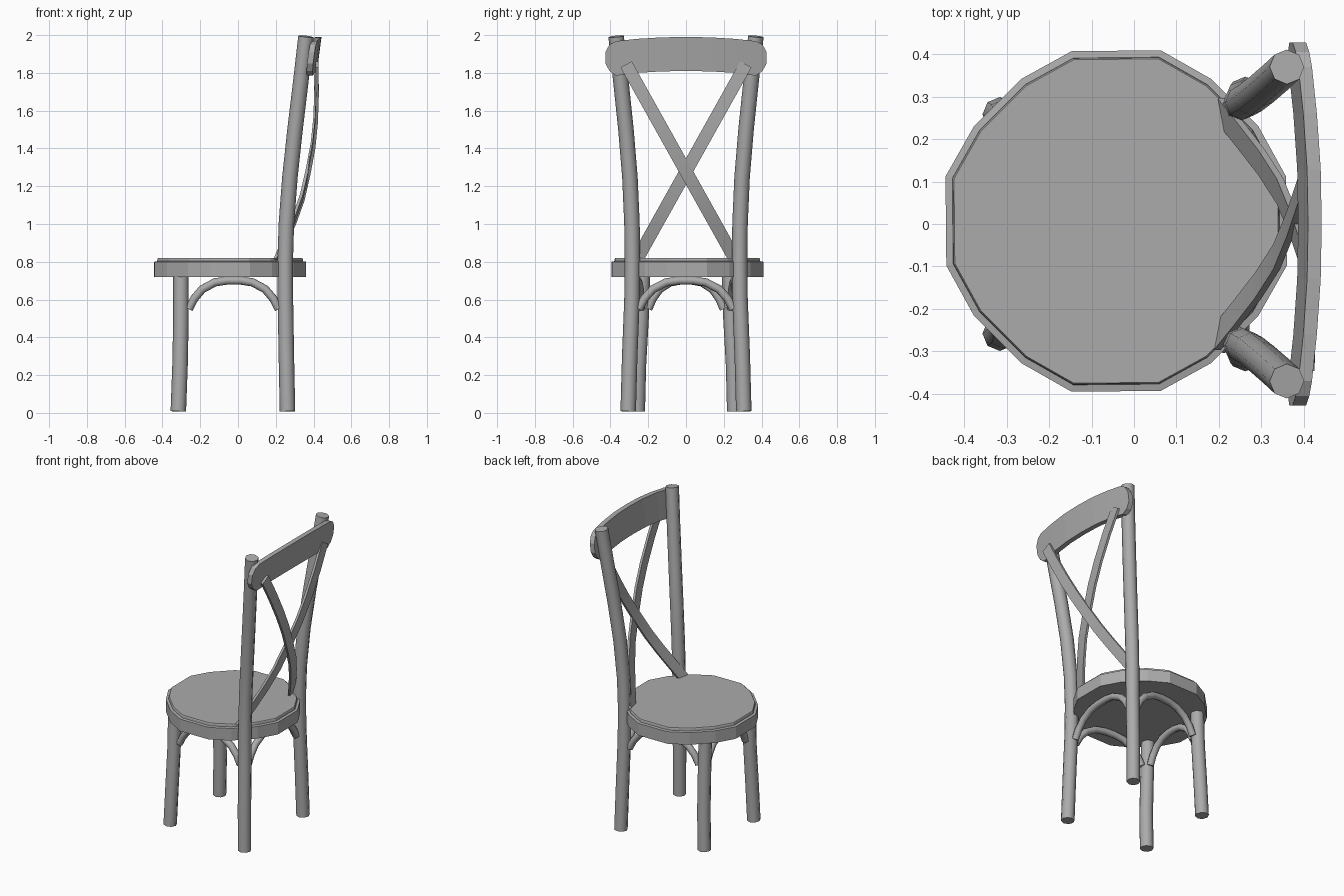
import bpy, bmesh, math
from mathutils import Vector

if "Cube" in bpy.data.objects:
    bpy.data.objects.remove(bpy.data.objects["Cube"])

# Dark grey finish shared by all parts
grey = bpy.data.materials.new("dark_grey")
grey.diffuse_color = (0.41, 0.41, 0.41, 1)
grey.use_nodes = True
grey.node_tree.nodes["Principled BSDF"].inputs["Base Color"].default_value = grey.diffuse_color


def loft(name, rings, smooth=False):
    """Skin a list of equal-length closed rings and cap both ends."""
    bm = bmesh.new()
    vs = [[bm.verts.new(p) for p in r] for r in rings]
    n = len(vs[0])
    for a, b in zip(vs, vs[1:]):
        for i in range(n):
            bm.faces.new((a[i], a[(i + 1) % n], b[(i + 1) % n], b[i]))
    bm.faces.new(vs[0])
    bm.faces.new(vs[-1])
    bmesh.ops.recalc_face_normals(bm, faces=bm.faces)
    me = bpy.data.meshes.new(name)
    bm.to_mesh(me)
    bm.free()
    me.materials.append(grey)
    ob = bpy.data.objects.new(name, me)
    bpy.context.collection.objects.link(ob)
    if smooth:
        bpy.ops.object.select_all(action='DESELECT')
        bpy.context.view_layer.objects.active = ob
        ob.select_set(True)
        bpy.ops.object.shade_smooth_by_angle(angle=math.radians(50))
    return ob


def tube(name, pts, r, ref, sides=8):
    """Round bar along a path; ref is a direction never parallel to it."""
    pts = [Vector(p) for p in pts]
    rings = []
    for i, p in enumerate(pts):
        t = (pts[min(i + 1, len(pts) - 1)] - pts[max(i - 1, 0)]).normalized()
        u = t.cross(Vector(ref)).normalized()
        v = t.cross(u)
        rings.append([p + r * (u * math.cos(a) + v * math.sin(a))
                      for a in (math.tau * k / sides for k in range(sides))])
    return loft(name, rings, True)


# Seat: sixteen-sided disc with a small raised step on top
quarter = [(0.40, 0.105), (0.335, 0.223), (0.223, 0.335), (0.105, 0.402)]
outline = []
for k in range(4):
    for x, y in quarter:
        for _ in range(k):
            x, y = -y, x
        outline.append((x, y))
profile = [(1, 0.72), (1, 0.80), (0.96, 0.803), (0.957, 0.815), (0.95, 0.82)]
loft("seat", [[(-0.042 + x * s, 0.007 + y * s, z) for x, y in outline]
              for s, z in profile])

# Legs: short front legs, and back legs that run up into the posts
front = [(-0.316, 0.258, 0.008), (-0.307, 0.252, 0.25),
         (-0.302, 0.238, 0.5), (-0.302, 0.23, 0.73)]
back = [(0.262, 0.306, 0.008), (0.256, 0.298, 0.3), (0.251, 0.286, 0.6),
        (0.25, 0.284, 0.8), (0.256, 0.286, 1.0), (0.275, 0.297, 1.25),
        (0.302, 0.318, 1.5), (0.332, 0.344, 1.75), (0.36, 0.37, 1.993)]
for side, s in (("right", -1), ("left", 1)):
    tube("front_leg_" + side, [(x, y * s, z) for x, y, z in front], 0.041, (1, 0, 0))
    tube("back_leg_" + side, [(x, y * s, z) for x, y, z in back], 0.041, (1, 0, 0))

# Bent braces arching between neighbouring legs under the seat
arch = [(-1, 0.55), (-0.88, 0.605), (-0.7, 0.655), (-0.42, 0.691), (-0.15, 0.701),
        (0.15, 0.701), (0.42, 0.691), (0.7, 0.655), (0.88, 0.605), (1, 0.55)]
corners = {"fr": (-0.295, -0.235), "br": (0.25, -0.285),
           "bl": (0.25, 0.285), "fl": (-0.295, 0.235)}
for name, a, b in (("right", "fr", "br"), ("back", "br", "bl"),
                   ("left", "bl", "fl"), ("front", "fl", "fr")):
    a, b = Vector(corners[a]), Vector(corners[b])
    mid, half = (a + b) / 2, (b - a) / 2
    half *= (half.length - 0.035) / half.length
    tube("brace_" + name, [(*(mid + half * t), z) for t, z in arch], 0.022,
         (-half.y, half.x, 0))

# Top rail: arched, bowed board with rounded ends
half_rail = [(0, 1.81, 1.99, 0.413), (0.13, 1.808, 1.988, 0.411),
             (0.26, 1.80, 1.98, 0.403), (0.37, 1.785, 1.968, 0.393),
             (0.405, 1.81, 1.95, 0.389), (0.427, 1.85, 1.91, 0.387)]
stations = [(-y, a, b, x) for y, a, b, x in half_rail[:0:-1]] + half_rail
rings = []
for y, lo, hi, x in stations:
    xl, xh = x + 0.13 * (lo - 1.89), x + 0.13 * (hi - 1.89)
    rings.append([(xl - 0.016, y, lo), (xl + 0.016, y, lo),
                  (xh + 0.016, y, hi), (xh - 0.016, y, hi)])
loft("top_rail", rings)

# Crossed back slats: flat bent strips lapping over the rail's back
path = [(0.20, 0.80), (0.245, 0.90), (0.297, 1.02), (0.34, 1.14), (0.372, 1.28),
        (0.398, 1.42), (0.411, 1.55), (0.416, 1.7), (0.413, 1.845)]
for name, s, off in (("a", 1, 0.004), ("b", -1, -0.004)):
    w = Vector((0, 0.873 * s, 0.488)) * 0.034
    rings = []
    for x, z in path:
        c = Vector((x + off, s * 0.559 * (1.278 - z), z))
        d = Vector((0.008, 0, 0))
        rings.append([c - w - d, c + w - d, c + w + d, c - w + d])
    loft("cross_slat_" + name, rings, True)
